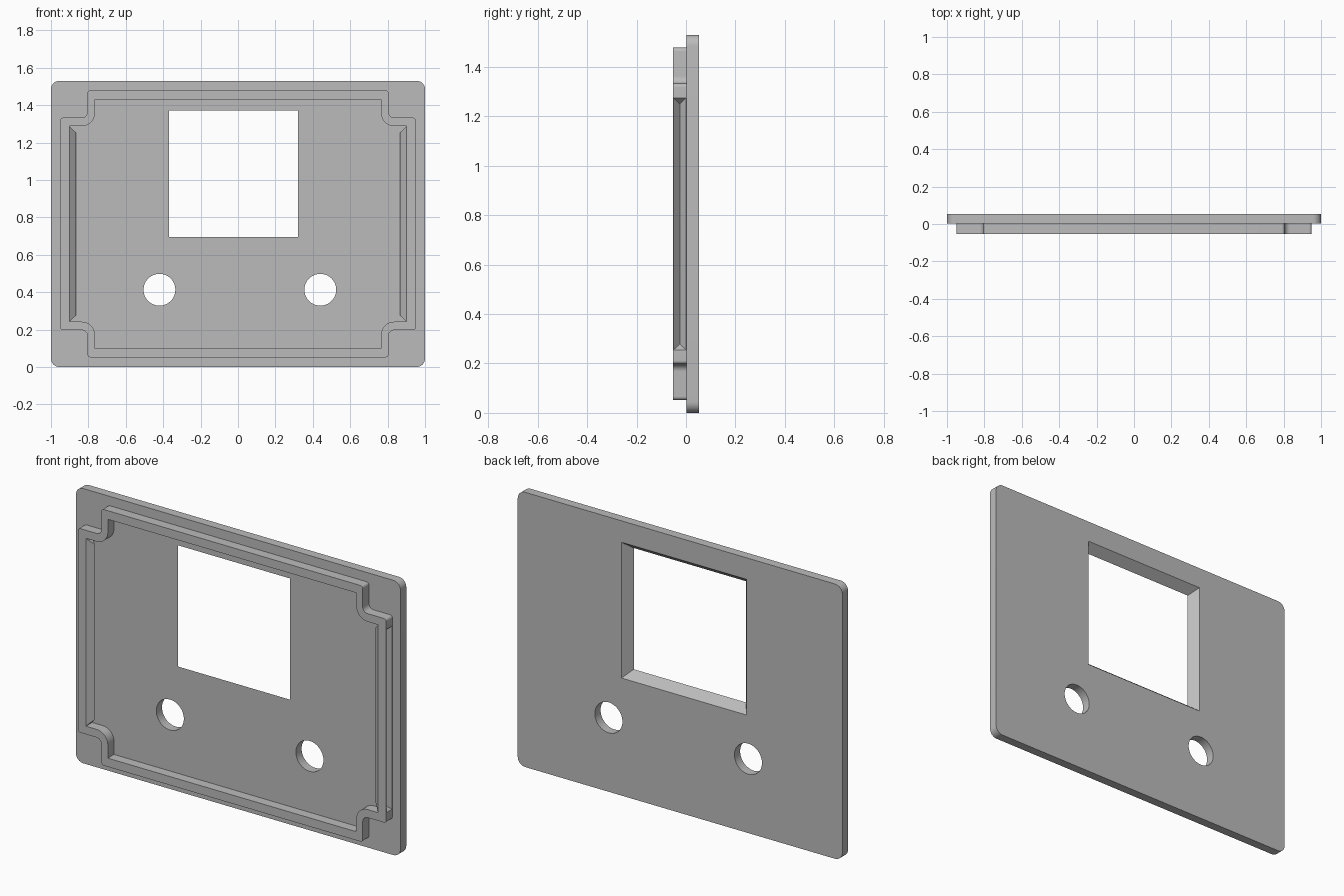
import bpy, bmesh, math
from mathutils import Vector

cube = bpy.data.objects.get("Cube")
if cube:
    bpy.data.objects.remove(cube)

HEIGHT = 1.53
MID = HEIGHT / 2
FRONT, SEAM, BACK = -0.0525, 0.002, 0.0525

grey = bpy.data.materials.new("plain grey")
grey.use_nodes = True
grey.diffuse_color = (0.5, 0.5, 0.5, 1)
grey.node_tree.nodes["Principled BSDF"].inputs["Base Color"].default_value = (0.5, 0.5, 0.5, 1)


def fillet(corners, steps=8):
    """Round right-angled (x, z, radius) corners into a list of points."""
    pts = []
    for i, (x, z, r) in enumerate(corners):
        p = Vector((x, z))
        if r == 0:
            pts.append(p)
            continue
        u = (Vector(corners[i - 1][:2]) - p).normalized()
        v = (Vector(corners[(i + 1) % len(corners)][:2]) - p).normalized()
        for k in range(steps + 1):
            t = math.pi / 2 * k / steps
            pts.append(p + r * (u * (1 - math.sin(t)) + v * (1 - math.cos(t))))
    return pts


def rectangle(x0, x1, z0, z1, r=0):
    return fillet([(x0, z0, r), (x1, z0, r), (x1, z1, r), (x0, z1, r)])


def notched(a, b, c, d, r_end, r_notch):
    """Rectangle outline with a square notch in each corner."""
    corners = []
    for sx, sz in ((1, 1), (-1, 1), (-1, -1), (1, -1)):
        quad = [(a, d, r_end), (b, d, r_notch), (b, c, r_end)]
        if sx * sz < 0:
            quad.reverse()
        corners += [(sx * x, MID + sz * z, r) for x, z, r in quad]
    return fillet(corners)


def circle(x, z, r, n=48):
    return [Vector((x + r * math.cos(math.tau * k / n), z + r * math.sin(math.tau * k / n)))
            for k in range(n)]


def finish(name, bm):
    bmesh.ops.recalc_face_normals(bm, faces=bm.faces)
    mesh = bpy.data.meshes.new(name)
    bm.to_mesh(mesh)
    bm.free()
    mesh.materials.append(grey)
    obj = bpy.data.objects.new(name, mesh)
    bpy.context.collection.objects.link(obj)
    return obj


def loft(name, front, y0, back, y1):
    """Closed solid between two outlines with equal point counts."""
    bm = bmesh.new()
    f = [bm.verts.new((p.x, y0, p.y)) for p in front]
    b = [bm.verts.new((p.x, y1, p.y)) for p in back]
    bm.faces.new(f)
    bm.faces.new(b[::-1])
    for i in range(len(f)):
        j = (i + 1) % len(f)
        bm.faces.new((f[i], b[i], b[j], f[j]))
    return finish(name, bm)


def hip_prism(name, side, base_x, ridge_x, half_z, y0, y1, hip):
    """Long triangular bar with sloped ends."""
    bm = bmesh.new()
    for s in (-1, 1):
        for y in (y0, y1):
            bm.verts.new((side * base_x, y, MID + s * half_z))
        bm.verts.new((side * ridge_x, (y0 + y1) / 2, MID + s * (half_z - hip)))
    bmesh.ops.convex_hull(bm, input=bm.verts[:])
    bmesh.ops.dissolve_limit(bm, angle_limit=0.01, verts=bm.verts[:], edges=bm.edges[:])
    return finish(name, bm)


def cut(obj, cutters):
    for c in cutters:
        mod = obj.modifiers.new("cut", 'BOOLEAN')
        mod.operation, mod.solver, mod.object = 'DIFFERENCE', 'EXACT', c
    bpy.context.view_layer.update()
    mesh = bpy.data.meshes.new_from_object(
        obj.evaluated_get(bpy.context.evaluated_depsgraph_get()))
    obj.modifiers.clear()
    obj.data = mesh
    for c in cutters:
        bpy.data.objects.remove(c)


def smooth(obj):
    bpy.ops.object.select_all(action='DESELECT')
    obj.select_set(True)
    bpy.context.view_layer.objects.active = obj
    bpy.ops.object.shade_smooth_by_angle(angle=math.radians(30))


# Face plate with a chamfered display window and two round holes
outline = rectangle(-1, 1, 0, HEIGHT, 0.045)
plate = loft("face_plate", outline, SEAM, outline, BACK)


def window(y):
    g = (y - SEAM) * 0.8
    return rectangle(-0.37 - g, 0.32 + g, 0.695 - g, 1.37 + g)


cutters = [loft("window_cutter", window(SEAM - 0.02), SEAM - 0.02, window(BACK + 0.02), BACK + 0.02)]
for x in (-0.42, 0.44):
    hole = circle(x, 0.413, 0.085)
    cutters.append(loft("hole_cutter", hole, -0.2, hole, 0.2))
cut(plate, cutters)
smooth(plate)

# Raised locating lip, notched around the corners, grooved on its outer sides
outer = notched(0.95, 0.805, 0.713, 0.568, 0.015, 0.03)
inner = notched(0.9, 0.765, 0.665, 0.523, 0, 0.07)
lip = loft("locating_lip", outer, FRONT, outer, SEAM)
cutters = [loft("lip_cutter", inner, -0.2, inner, 0.2)]
for side in (-1, 1):
    cutters.append(hip_prism("groove_cutter", side, 0.951, 0.922, 0.511,
                             FRONT + 0.001, SEAM - 0.001, 0.025))
cut(lip, cutters)
smooth(lip)

# Snap ribs on the inner sides of the lip
for side, label in ((-1, "right"), (1, "left")):
    hip_prism("snap_rib_" + label, side, 0.9, 0.866, 0.522, FRONT, SEAM, 0.034)
